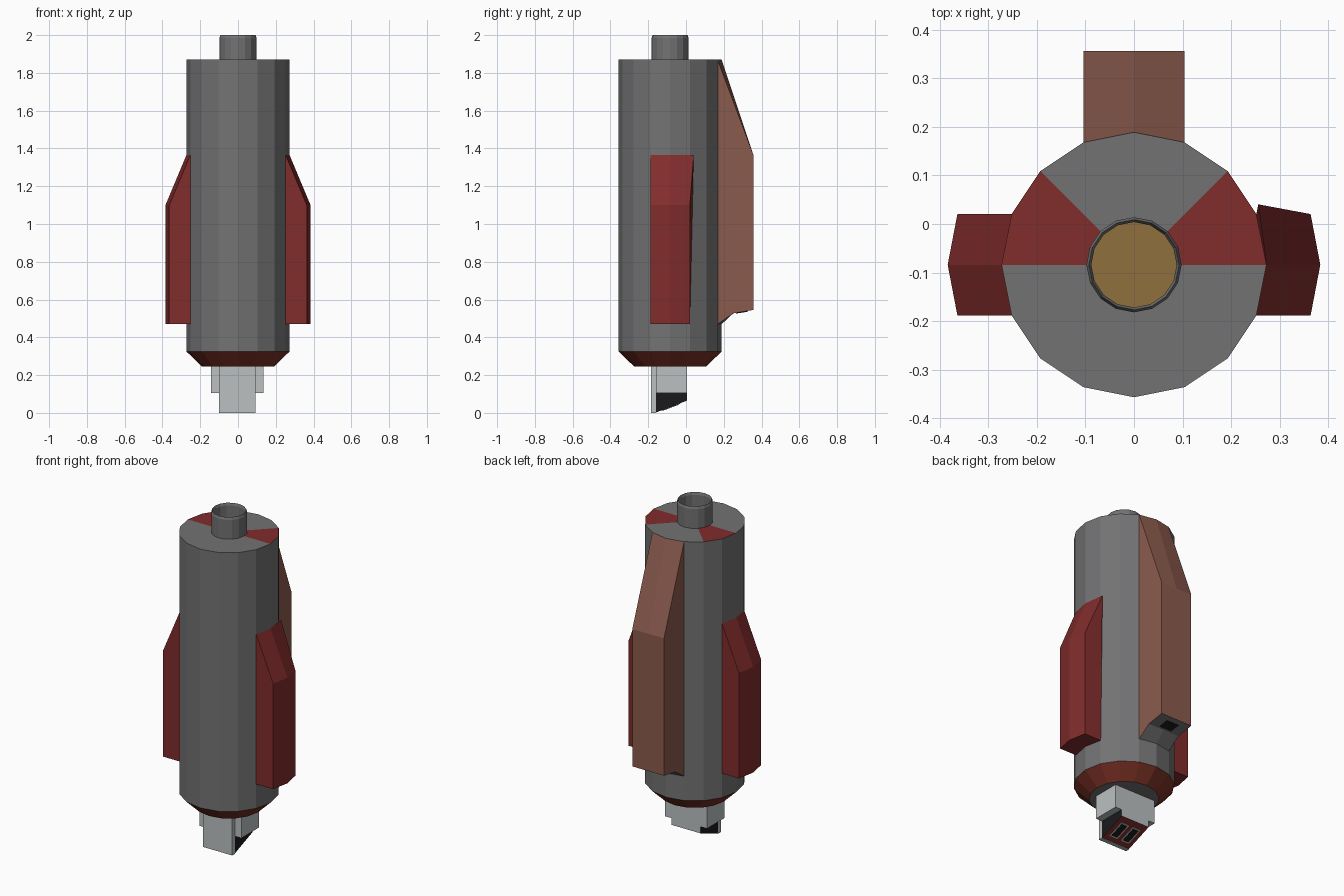
import bpy, bmesh, math

if "Cube" in bpy.data.objects:
    bpy.data.objects.remove(bpy.data.objects["Cube"])

CY = -0.084          # axis of the round body in y
R = 0.273            # body radius
SIDES = 16
HALF = R * math.sin(math.pi / 8)    # half width of the pods
FLAT = R * math.cos(math.pi / 8)    # distance of the pod seams from the axis


def mat(name, r, g, b):
    m = bpy.data.materials.new(name)
    m.diffuse_color = (r, g, b, 1)
    m.use_nodes = True
    m.node_tree.nodes["Principled BSDF"].inputs["Base Color"].default_value = m.diffuse_color
    return m


GREY = mat("dark_grey", 0.17, 0.17, 0.175)
RED = mat("deep_red", 0.22, 0.025, 0.025)
BROWN = mat("brown", 0.26, 0.105, 0.075)
RUST = mat("rust", 0.19, 0.03, 0.018)
GOLD = mat("gold", 0.28, 0.16, 0.045)
STEEL = mat("steel", 0.5, 0.53, 0.53)
BLACK = mat("black", 0.01, 0.01, 0.012)
MATS = [GREY, RED, BROWN, RUST, GOLD, STEEL, BLACK]


def finish(bm, name):
    bmesh.ops.recalc_face_normals(bm, faces=bm.faces)
    me = bpy.data.meshes.new(name)
    bm.to_mesh(me)
    bm.free()
    for m in MATS:
        me.materials.append(m)
    ob = bpy.data.objects.new(name, me)
    bpy.context.collection.objects.link(ob)
    return ob


def face(bm, verts, m):
    bm.faces.new(verts).material_index = MATS.index(m)


def lathe(name, profile, pick, bottom, top):
    """Rings of (radius, z); pick(band, segment) gives the colour."""
    bm = bmesh.new()
    rings = [[bm.verts.new((r * math.cos(2 * math.pi * i / SIDES),
                            CY + r * math.sin(2 * math.pi * i / SIDES), z))
              for i in range(SIDES)] for r, z in profile]
    for k in range(len(rings) - 1):
        for i in range(SIDES):
            j = (i + 1) % SIDES
            face(bm, [rings[k][i], rings[k][j], rings[k + 1][j], rings[k + 1][i]], pick(k, i))
    face(bm, rings[0], bottom)
    face(bm, rings[-1], top)
    return finish(bm, name)


def loft(name, columns, colours):
    """Join equal closed profiles; one colour per profile edge, first colour on the ends."""
    bm = bmesh.new()
    cols = [[bm.verts.new(p) for p in c] for c in columns]
    n = len(colours)
    for a, b in zip(cols, cols[1:]):
        for i in range(n):
            j = (i + 1) % n
            face(bm, [a[i], a[j], b[j], b[i]], colours[i])
    face(bm, cols[0], colours[0])
    face(bm, cols[-1], colours[0])
    return finish(bm, name)


def prism(name, x0, x1, yz, colours):
    return loft(name, [[(x, y, z) for y, z in yz] for x in (x0, x1)], colours)


# Main body, rust chamfer below, two red wedges on the top face
def body_colour(band, seg):
    if band == 0:
        return RUST
    return RED if band == 2 and seg in (0, 1, 6, 7) else GREY


lathe("body", [(0.19, 0.245), (R, 0.325), (R, 1.87), (0.09, 1.87)], body_colour, GREY, GREY)

# Hollow neck with a gold floor
lathe("neck", [(0.098, 1.865), (0.098, 1.985), (0.093, 2.0), (0.088, 1.985), (0.088, 1.878)],
      lambda k, i: GREY, GREY, GOLD)

# Side pods with a ridged outer face and a sloped top
for s, name in ((1, "right_pod"), (-1, "left_pod")):
    cols = []
    for dy, inner, outer in ((-HALF, FLAT, 0.364), (0, R, 0.384), (HALF, FLAT, 0.364)):
        y = CY + dy
        skew = 0.02 if s > 0 and dy > 0 else 0
        cols.append([(s * inner, y, 0.47), (s * outer, y, 0.47), (s * outer, y, 1.1),
                     (s * (inner + skew / 5), y + skew, 1.365)])
    loft(name, cols, [RED] * 4)

# Back pod with a grey underside
cols = []
for x, inner in ((-HALF, FLAT), (0, R), (HALF, FLAT)):
    y = CY + inner
    cols.append([(x, 0.357, 0.545), (x, 0.357, 1.365), (x, y, 1.868), (x, y, 0.47), (x, 0.25, 0.527)])
loft("back_pod", cols, [BROWN, BROWN, BROWN, GREY, GREY])
prism("back_port", -0.04, 0.04, [(0.265, 0.526), (0.325, 0.535), (0.325, 0.56), (0.265, 0.55)], [BLACK] * 4)


# Connector: front plate, wide shoulder block and slanted nose
X = -0.004
prism("connector_plate", X - 0.096, X + 0.096,
      [(-0.186, 0), (-0.16, 0), (-0.16, 0.25), (-0.186, 0.25)], [STEEL] * 4)
prism("connector_shoulder", X - 0.138, X + 0.138,
      [(-0.16, 0.105), (0.005, 0.105), (0.005, 0.25), (-0.16, 0.25)], [STEEL] * 4)
prism("connector_nose", X - 0.095, X + 0.095,
      [(-0.16, 0.105), (-0.16, 0.002), (0.005, 0.065), (0.005, 0.105)],
      [BLACK, RED, STEEL, BLACK])


# Two framed slots on the slanted underside
def slab(name, cx, half, y0, y1, depth, m):
    slope = lambda y: 0.002 + 0.063 * (y + 0.16) / 0.165
    prism(name, cx - half, cx + half,
          [(y0, slope(y0) - depth), (y1, slope(y1) - depth), (y1, slope(y1) + 0.005), (y0, slope(y0) + 0.005)],
          [m] * 4)


for s, side in ((-1, "left"), (1, "right")):
    slab(side + "_slot_frame", X + s * 0.04, 0.027, -0.13, -0.03, 0.003, STEEL)
    slab(side + "_slot", X + s * 0.04, 0.019, -0.122, -0.038, 0.005, BLACK)
